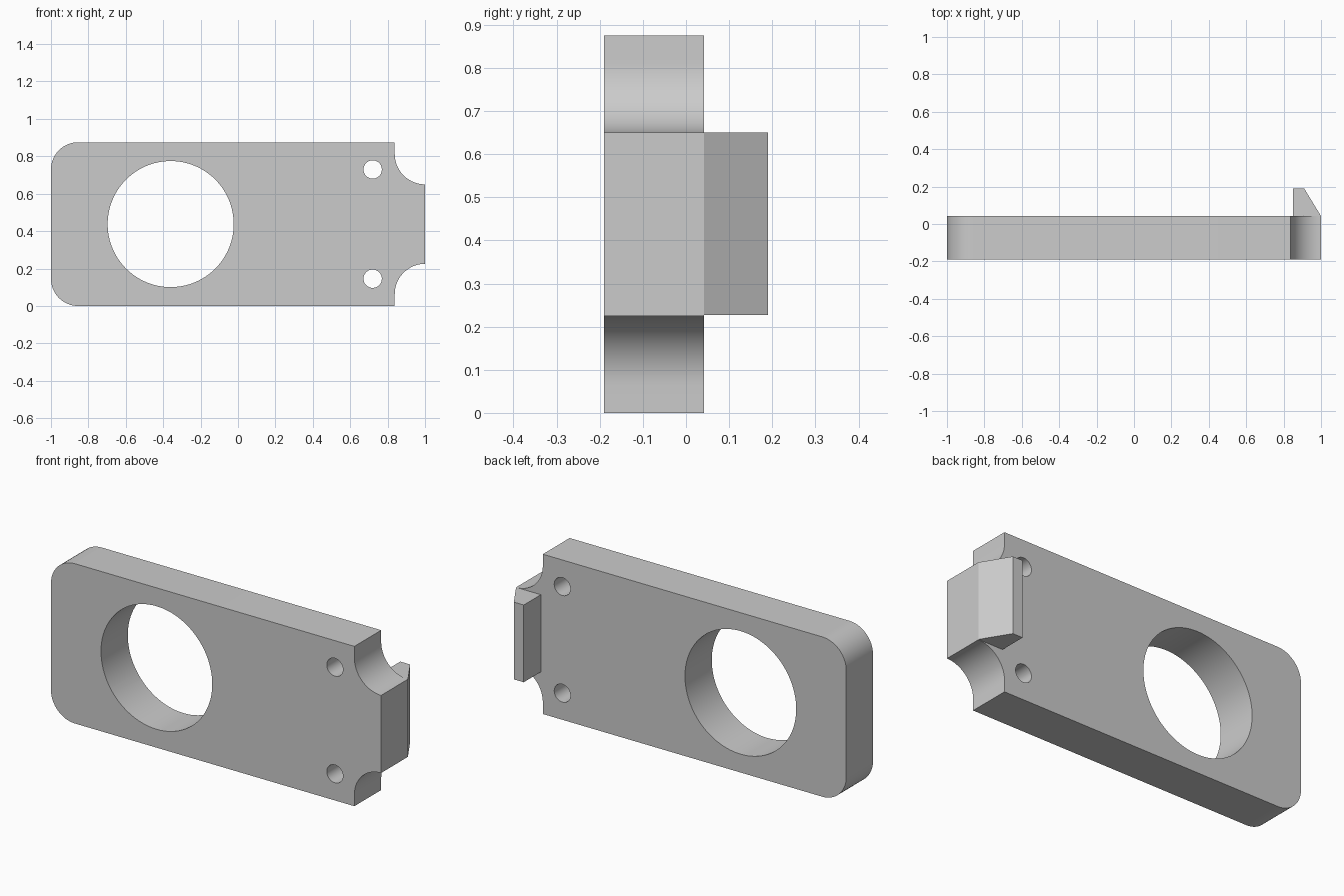
import bpy, bmesh, math
from mathutils import Vector

if "Cube" in bpy.data.objects:
    bpy.data.objects.remove(bpy.data.objects["Cube"], do_unlink=True)

HEIGHT, MID = 0.875, 0.4375
FRONT, BACK = -0.19, 0.042

grey = bpy.data.materials.new("plain grey")
grey.use_nodes = True
grey.diffuse_color = (0.6, 0.6, 0.6, 1)
grey.node_tree.nodes["Principled BSDF"].inputs["Base Color"].default_value = (0.6, 0.6, 0.6, 1)


def arc(cx, cy, r, start, end, steps):
    angles = [math.radians(start + (end - start) * i / steps) for i in range(steps + 1)]
    return [(cx + r * math.cos(a), cy + r * math.sin(a)) for a in angles]


def prism(name, points, low, high, along_y):
    """Extrude a flat outline along y (outline in x, z) or along z (outline in x, y)."""
    bm = bmesh.new()
    place = (lambda p: (p[0], low, p[1])) if along_y else (lambda p: (p[0], p[1], low))
    face = bm.faces.new([bm.verts.new(place(p)) for p in points])
    grown = bmesh.ops.extrude_face_region(bm, geom=[face])["geom"]
    shift = Vector((0, high - low, 0) if along_y else (0, 0, high - low))
    bmesh.ops.translate(bm, vec=shift, verts=[v for v in grown if isinstance(v, bmesh.types.BMVert)])
    bmesh.ops.recalc_face_normals(bm, faces=bm.faces)
    mesh = bpy.data.meshes.new(name)
    bm.to_mesh(mesh)
    bm.free()
    mesh.materials.append(grey)
    obj = bpy.data.objects.new(name, mesh)
    bpy.context.collection.objects.link(obj)
    return obj


def activate(obj):
    bpy.ops.object.select_all(action="DESELECT")
    obj.select_set(True)
    bpy.context.view_layer.objects.active = obj


# Plate outline: upper half, then the same points mirrored below
upper = [(1, 0.65)] + arc(1, 0.812, 0.162, 270, 180, 20)[1:]
upper += [(0.838, HEIGHT)] + arc(-0.855, HEIGHT - 0.145, 0.145, 90, 180, 16)
lower = [(x, HEIGHT - z) for x, z in reversed(upper)]
plate = prism("plate", upper + lower, FRONT, BACK, True)

# Large opening and two small bolt holes
holes = [("large_opening", -0.36, MID, 0.337, 96)]
holes += [("bolt_hole", 0.72, MID + s * 0.292, 0.049, 40) for s in (-1, 1)]
for name, x, z, r, sides in holes:
    cutter = prism(name, arc(x, z, r, 0, 360, sides)[:-1], FRONT - 0.1, BACK + 0.1, True)
    cutter.hide_render = True
    cut = plate.modifiers.new(name, "BOOLEAN")
    cut.operation, cut.solver, cut.object = "DIFFERENCE", "EXACT", cutter
    activate(plate)
    bpy.ops.object.modifier_apply(modifier=cut.name)
    bpy.data.objects.remove(cutter, do_unlink=True)

activate(plate)
bpy.ops.object.shade_smooth_by_angle(angle=math.radians(30))

# Slanted catch on the back of the narrow end
prism("catch", [(0.85, BACK), (1, BACK), (0.91, 0.19), (0.85, 0.19)], 0.227, 0.65, False)
